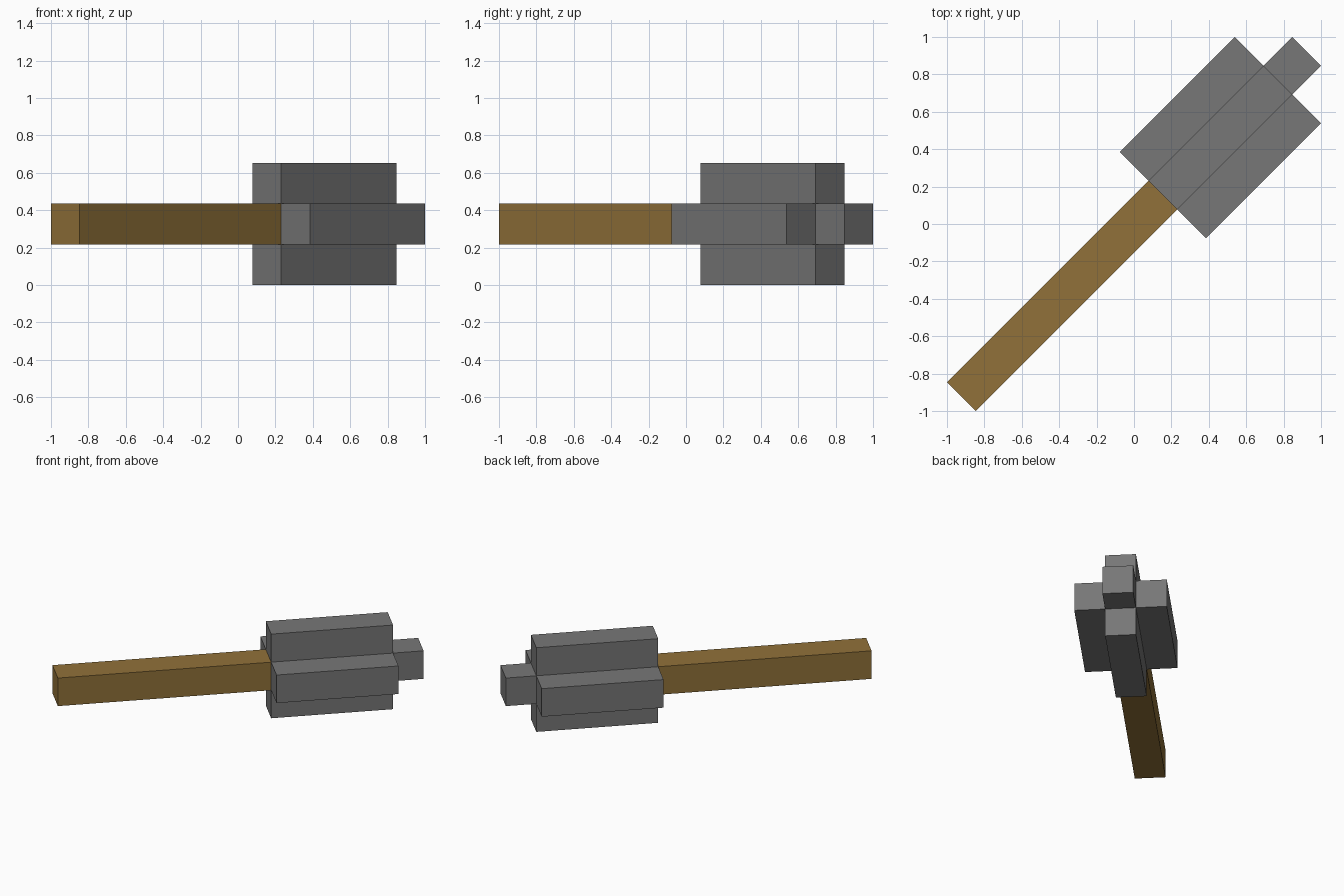
import bpy
import bmesh
from math import pi, sqrt
from mathutils import Matrix, Vector

if "Cube" in bpy.data.objects:
    bpy.data.objects.remove(bpy.data.objects["Cube"], do_unlink=True)

# One square bar thickness; the model lies on the x/y diagonal
U = 2 * sqrt(2) / 13
PLACE = Matrix.Translation((0, 0, 1.5 * U)) @ Matrix.Rotation(pi / 4, 4, "Z") @ Matrix.Scale(U, 4)


def material(name, rgb):
    mat = bpy.data.materials.new(name)
    mat.use_nodes = True
    color = (*rgb, 1)
    mat.diffuse_color = color
    bsdf = next(n for n in mat.node_tree.nodes if n.type == "BSDF_PRINCIPLED")
    bsdf.inputs["Base Color"].default_value = color
    return mat


def prism(name, profile, start, end, mat):
    """Extrude a cross-section along the shaft from start to end."""
    bm = bmesh.new()
    face = bm.faces.new([bm.verts.new((start, y, z)) for y, z in profile])
    new = bmesh.ops.extrude_face_region(bm, geom=[face], use_keep_orig=True)["geom"]
    verts = [g for g in new if isinstance(g, bmesh.types.BMVert)]
    bmesh.ops.translate(bm, verts=verts, vec=Vector((end - start, 0, 0)))
    bmesh.ops.transform(bm, matrix=PLACE, verts=bm.verts)
    bmesh.ops.recalc_face_normals(bm, faces=bm.faces)
    mesh = bpy.data.meshes.new(name)
    bm.to_mesh(mesh)
    bm.free()
    mesh.materials.append(mat)
    obj = bpy.data.objects.new(name, mesh)
    bpy.context.collection.objects.link(obj)
    return obj


wood = material("brown wood", (0.285, 0.166, 0.041))
metal = material("grey metal", (0.185, 0.185, 0.185))

# Square bar section, and a plus section made by turning one arm four times
square = [(-0.5, -0.5), (0.5, -0.5), (0.5, 0.5), (-0.5, 0.5)]
arm = [Vector(p) for p in ((0.5, -0.5), (1.5, -0.5), (1.5, 0.5))]
plus = [Matrix.Rotation(i * pi / 2, 2) @ p for i in range(4) for p in arm]

prism("handle", square, -6, 1, wood)
prism("flanged_head", plus, 1, 5, metal)
prism("head_tip", square, 5, 6, metal)
